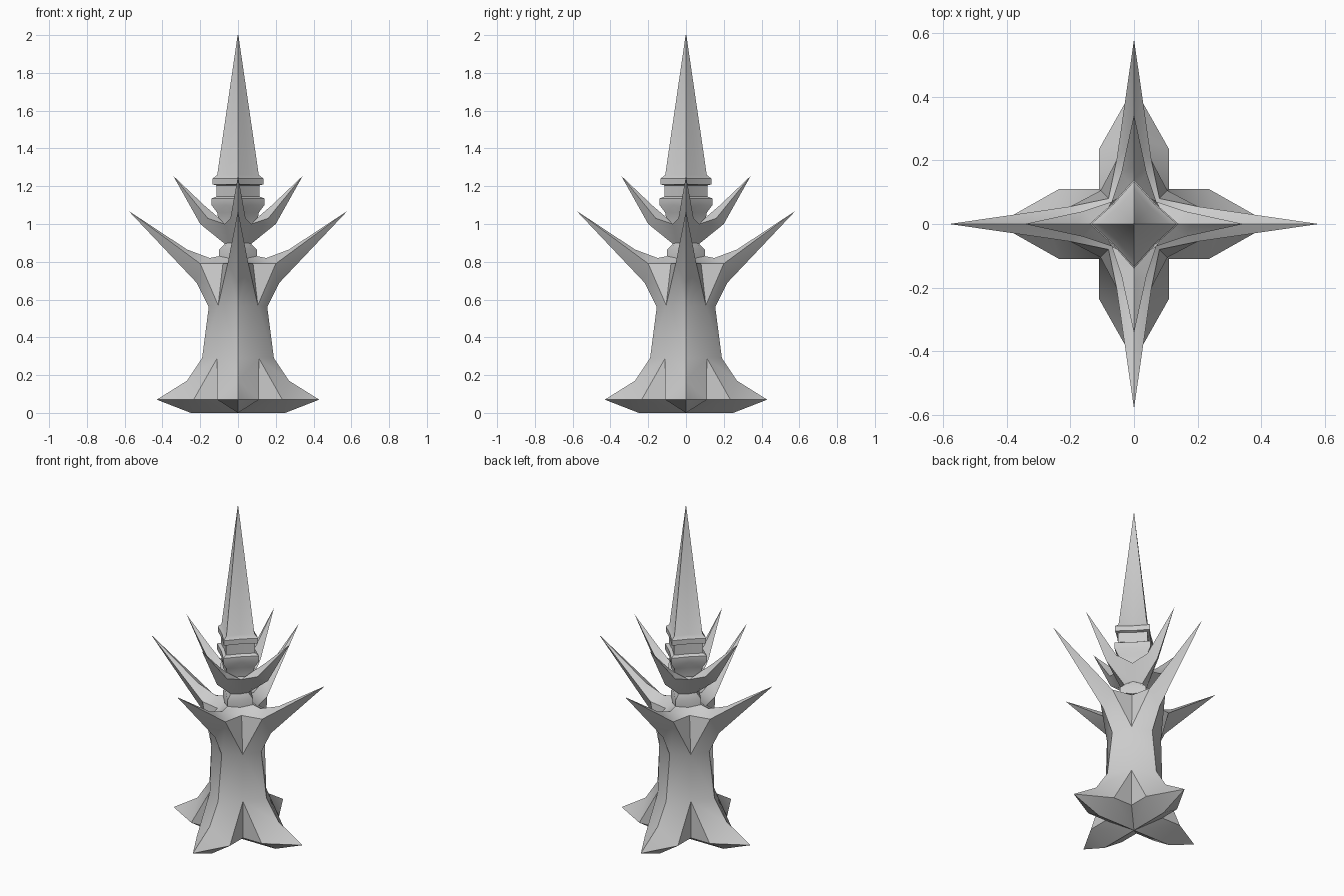
import bpy, bmesh, math
from mathutils import Matrix, Vector

cube = bpy.data.objects.get("Cube")
if cube:
    bpy.data.objects.remove(cube, do_unlink=True)

stone = bpy.data.materials.new("grey_stone")
stone.use_nodes = True
grey = (0.6, 0.6, 0.6, 1)
stone.diffuse_color = grey
stone.node_tree.nodes["Principled BSDF"].inputs["Base Color"].default_value = grey


def fourfold(name, points, faces):
    """Mirror half an arm across its ridge, then repeat it on four sides."""
    bm = bmesh.new()
    for quarter in range(4):
        turn = Matrix.Rotation(quarter * math.pi / 2, 3, 'Z')
        for side in (1, -1):
            verts = {k: bm.verts.new(turn @ Vector((x, y * side, z)))
                     for k, (x, y, z) in points.items()}
            for face in faces:
                bm.faces.new([verts[k] for k in face.split()])
    bmesh.ops.remove_doubles(bm, verts=bm.verts, dist=0.0005)
    bmesh.ops.recalc_face_normals(bm, faces=bm.faces)
    mesh = bpy.data.meshes.new(name)
    bm.to_mesh(mesh)
    bm.free()
    mesh.materials.append(stone)
    ob = bpy.data.objects.new(name, mesh)
    bpy.context.collection.objects.link(ob)
    bpy.ops.object.select_all(action='DESELECT')
    ob.select_set(True)
    bpy.context.view_layer.objects.active = ob
    bpy.ops.object.shade_smooth_by_angle(angle=math.radians(38))


# Trunk with keeled feet and four large thorns
fourfold("trunk", {
    "centre": (0, 0, 0), "keel": (.25, 0, 0), "toe": (.43, 0, .07),
    "foot": (.27, 0, .17), "ankle": (.19, 0, .29), "waist": (.155, 0, .56),
    "under": (.22, 0, .69), "tip": (.58, 0, 1.07), "top": (.27, 0, .865),
    "dip": (.15, 0, .82), "neck": (.1, 0, .83),
    "inner": (.11, .11, .07), "heel": (.235, .11, .07),
    "shin": (.11, .11, .29), "hip": (.105, .105, .57),
    "flank": (.2, .055, .79), "notch": (.08, .08, .79), "nape": (.052, .052, .82),
}, [
    "centre keel heel inner", "keel toe heel", "toe foot heel",
    "foot ankle shin heel", "heel shin inner", "ankle waist hip shin",
    "waist under flank hip", "under tip flank", "flank tip top",
    "flank top dip notch", "hip flank notch", "dip neck nape notch",
])

# Neck and crown of four smaller thorns
fourfold("crown", {
    "base": (.1, 0, .82), "neck": (.1, 0, .865), "throat": (.07, 0, .895),
    "under": (.2, 0, 1.0), "tip": (.343, 0, 1.255), "top": (.18, 0, 1.1),
    "dip": (.11, 0, 1.04), "base_side": (.05, .05, .81),
    "neck_side": (.05, .05, .865), "throat_side": (.05, .05, .9),
    "flank": (.16, .04, 1.03), "shoulder": (.07, .07, 1.0),
}, [
    "base neck neck_side base_side", "neck throat throat_side neck_side",
    "throat under flank shoulder throat_side", "under tip flank",
    "flank tip top", "flank top dip shoulder",
])

# Four-cornered collar, lip and spire, from (corner radius, height) steps
profile = [(.1, 1.0), (.11, 1.06), (.14, 1.1), (.14, 1.135), (.115, 1.145), (.115, 1.205),
           (.135, 1.21), (.135, 1.24), (.11, 1.26), (.002, 2.0)]
points, faces = {}, []
for i, (r, z) in enumerate(profile):
    points[f"c{i}"] = (r, 0, z)
    points[f"s{i}"] = (r * .47, r * .47, z)
    if i:
        faces.append(f"c{i-1} c{i} s{i} s{i-1}")
fourfold("spire", points, faces)
